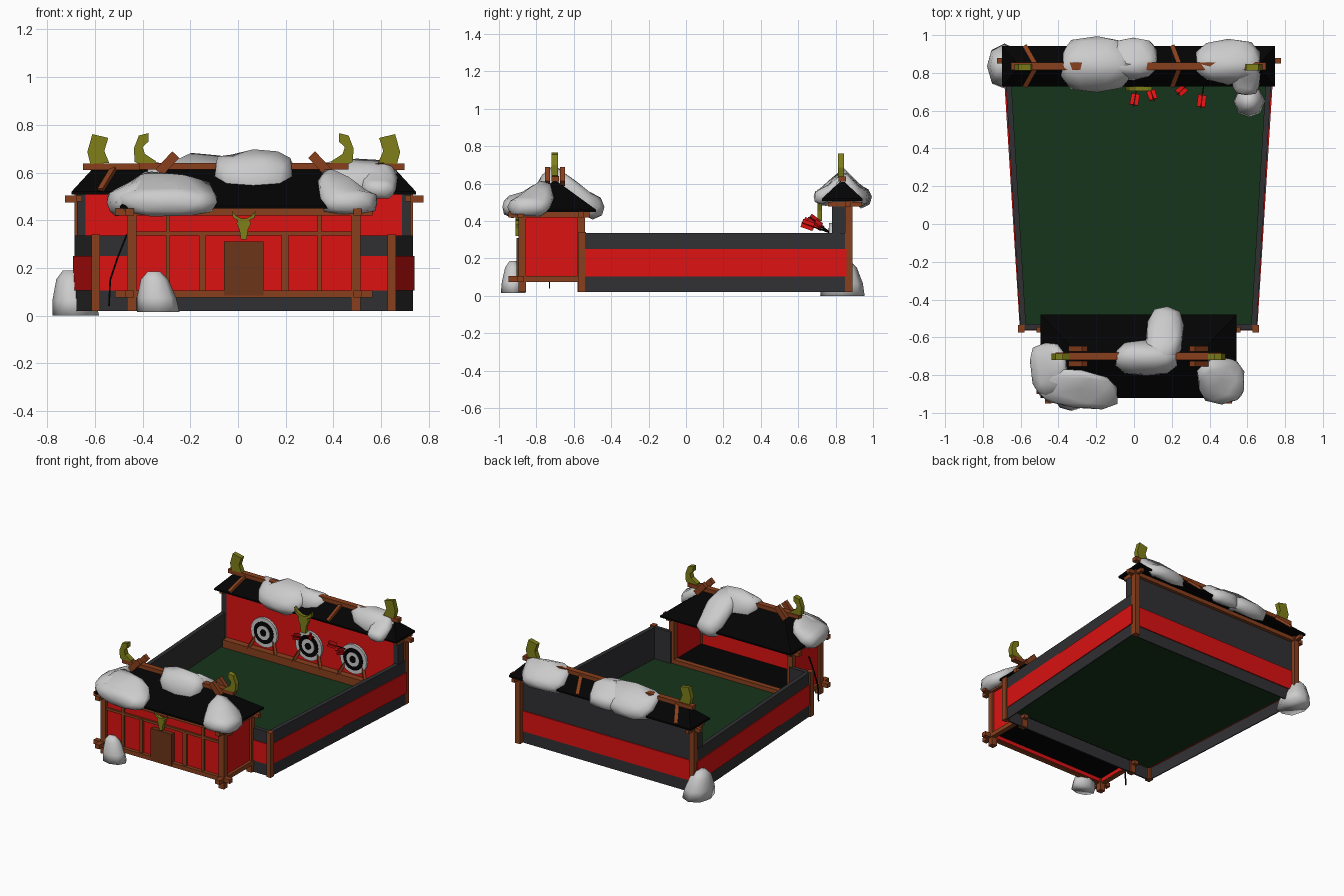
import bpy, bmesh, math, random
from mathutils import Vector

if "Cube" in bpy.data.objects:
    bpy.data.objects.remove(bpy.data.objects["Cube"])
random.seed(4)
CX = 0.024  # the building is mirrored about this x


def mat(name, r, g, b):
    m = bpy.data.materials.new(name)
    m.diffuse_color = (r, g, b, 1)
    m.use_nodes = True
    m.node_tree.nodes["Principled BSDF"].inputs["Base Color"].default_value = m.diffuse_color
    return m


WOOD, DOOR = mat("wood", .25, .05, .012), mat("door_wood", .15, .035, .01)
RED, DARK, BLACK = mat("red", .72, .006, .006), mat("dark", .03, .03, .033), mat("black", .001, .001, .001)
GREEN, HORN, SNOW = mat("green", .008, .036, .011), mat("olive", .21, .21, .01), mat("snow", .7, .7, .7)


def make(name, verts, faces, m):
    bm = bmesh.new()
    vs = [bm.verts.new((v[0] + CX, v[1], v[2])) for v in verts]
    for f in faces:
        bm.faces.new([vs[i] for i in f])
    bmesh.ops.recalc_face_normals(bm, faces=bm.faces)
    me = bpy.data.meshes.new(name)
    bm.to_mesh(me)
    bm.free()
    ob = bpy.data.objects.new(name, me)
    bpy.context.collection.objects.link(ob)
    me.materials.append(m)
    return ob


def loft(name, a, b, m):
    """Closed solid between two matching outlines."""
    n = len(a)
    faces = [list(range(n)), list(range(n, 2 * n))]
    faces += [(i, (i + 1) % n, n + (i + 1) % n, n + i) for i in range(n)]
    return make(name, list(a) + list(b), faces, m)


def slab(name, pts, z0, z1, m):
    return loft(name, [(x, y, z0) for x, y in pts], [(x, y, z1) for x, y in pts], m)


def plate(name, pts, y0, y1, m):
    return loft(name, [(x, y0, z) for x, z in pts], [(x, y1, z) for x, z in pts], m)


def box(name, x0, x1, y0, y1, z0, z1, m):
    return slab(name, [(x0, y0), (x1, y0), (x1, y1), (x0, y1)], z0, z1, m)


def beam(name, p, q, w, m, h=None):
    p, q = Vector(p), Vector(q)
    rot = (q - p).to_track_quat('Z', 'Y')
    h = h or w
    offs = [rot @ Vector((sx * w / 2, sy * h / 2, 0)) for sx, sy in ((-1, -1), (1, -1), (1, 1), (-1, 1))]
    return loft(name, [p + o for o in offs], [q + o for o in offs], m)


def hip_roof(name, ex, y0, y1, ze, rx, ry, zr):
    t = .012
    v = [(sx * ex, y, z) for z in (ze - t, ze) for sx, y in ((-1, y0), (1, y0), (1, y1), (-1, y1))]
    v += [(-rx, ry, zr), (rx, ry, zr)]
    f = [(0, 1, 2, 3), (4, 5, 9, 8), (5, 6, 9), (6, 7, 8, 9), (7, 4, 8)]
    f += [(i, (i + 1) % 4, 4 + (i + 1) % 4, 4 + i) for i in range(4)]
    return make(name, v, f, BLACK)


def snow(name, x, y, rx, ry, t, height, turn=0):
    """Boxy blob draped over a height function."""
    bm = bmesh.new()
    bmesh.ops.create_icosphere(bm, subdivisions=2, radius=1)
    for v in bm.verts:
        k = random.uniform(.94, 1.04)
        a, b, c = (math.copysign(abs(u) ** .75, u) for u in v.co)
        a, b = a * rx * k, b * ry * k
        px = x + a * math.cos(turn) - b * math.sin(turn)
        py = y + a * math.sin(turn) + b * math.cos(turn)
        v.co = (px + CX, py, height(px, py) + c * t * k)
    me = bpy.data.meshes.new(name)
    bm.to_mesh(me)
    bm.free()
    ob = bpy.data.objects.new(name, me)
    bpy.context.collection.objects.link(ob)
    me.materials.append(SNOW)
    for p in me.polygons:
        p.use_smooth = True


def skull(name, y, z, s):
    half = [(.012, -.06), (.018, -.02), (.03, .005), (.025, .02), (.045, .03), (.05, .06), (.035, .04), (.01, .027)]
    pts = half + [(-a, b) for a, b in reversed(half)]
    plate(name, [(a * s, z + b * s) for a, b in pts], y - .012, y + .012, HORN)


# arena floor and splayed walls, hollow below floor level
slab("arena_floor", [(-.605, -.54), (.605, -.54), (.69, .83), (-.69, .83)], .10, .11, GREEN)
for s in (-1, 1):
    slab("side_base", [(s * .618, -.555), (s * .625, -.555), (s * .71, .86), (s * .703, .86)], .02, .106, DARK)
    slab("side_wall", [(s * .595, -.555), (s * .625, -.555), (s * .71, .86), (s * .68, .86)], .106, .335, DARK)
    slab("side_red_band", [(s * .60, -.55), (s * .629, -.55), (s * .717, .858), (s * .685, .858)], .1045, .25, RED)
    box("front_wall", s * .47, s * .62, -.56, -.53, .106, .335, DARK)
    box("front_red_band", s * .47, s * .62, -.565, -.535, .1045, .25, RED)
    box("front_corner_post", s * .603, s * .638, -.575, -.535, .02, .34, WOOD)
    box("back_corner_post", s * .67, s * .71, .85, .89, .02, .52, WOOD)
    beam("back_side_beam", (s * .69, .76, .49), (s * .69, .94, .49), .025, WOOD)
box("front_wall_base", -.62, .62, -.56, -.55, .02, .106, DARK)

# tall back wall with its beams and roof
box("back_base", -.70, .70, .849, .857, .02, .106, DARK)
box("back_wall", -.70, .70, .785, .857, .106, .515, DARK)
box("back_red_band", -.70, .70, .83, .864, .1045, .25, RED)
box("back_red_panel", -.665, .665, .781, .79, .11, .515, RED)
for s in (-1, 1):
    box("back_wing", s * .663, s * .70, .78, .80, .11, .515, DARK)
box("back_ledge", -.66, .66, .735, .785, .11, .165, WOOD)
box("back_eave_beam", -.75, .755, .85, .88, .475, .503, WOOD)
hip_roof("back_roof", .722, .727, .943, .52, .63, .835, .62)
box("back_ridge_beam", -.675, .675, .815, .855, .61, .638, WOOD)
for x in (-.56, .20):
    for e in (.73, .94):
        d = -.05 if x < 0 else -.03
        beam("roof_batten", (x + .02, .835, .625), (x + d + .01, e, .525), .025, WOOD, .02)

# archery targets with stands and arrows
for i, x in enumerate((-.355, 0, .355)):
    for j, (r, m) in enumerate(((.105, SNOW), (.078, BLACK), (.05, SNOW), (.024, BLACK))):
        ring = [(x + r * math.cos(a * math.tau / 20), .285 + r * math.sin(a * math.tau / 20)) for a in range(20)]
        plate("target_ring", ring, .765 - j * .003, .781, m)
    for s in (-1, 1):
        beam("target_leg", (x + s * .11, .745, .15), (x + s * .07, .775, .24), .018, WOOD)
for x, tx, ty, tz in ((0, -.025, .63, .40), (.04, .08, .66, .42), (.3, .21, .69, .39), (.35, .33, .62, .39)):
    tip, tail = Vector((x, .775, .335)), Vector((tx, ty, tz))
    beam("arrow_shaft", tip, tail, .006, BLACK)
    d = (tip - tail) * .4
    beam("arrow_feather", tail, tail + d, .045, RED, .005)
    beam("arrow_feather", tail, tail + d, .005, RED, .045)
skull("back_skull", .715, .485, 1.4)

# gatehouse shell
box("gate_front_wall", -.47, .47, -.875, -.86, .08, .45, RED)
box("gate_floor", -.47, .47, -.87, -.55, .107, .13, BLACK)
box("gate_back_rail", -.47, .47, -.575, -.54, .108, .14, WOOD)
for s in (-1, 1):
    box("gate_side_wall", s * .458, s * .475, -.87, -.56, .08, .45, RED)
    for y in (-.875, -.56):
        box("gate_post", s * .449, s * .49, y - .02, y + .02, .02, .45, WOOD)
    for z in (.075, .42):
        box("gate_side_beam", s * .46, s * .495, -.95, -.515, z, z + .03, WOOD)
    for x, w, top in ((.318, .018, .425), (.173, .028, .345)):
        box("gate_stud", s * x - w / 2, s * x + w / 2, -.888, -.87, .10, top, WOOD)
for z in (.075, .42):
    box("gate_front_beam", -.54, .54, -.90, -.865, z, z + .03, WOOD)
box("gate_back_beam", -.54, .54, -.575, -.545, .42, .45, WOOD)
box("gate_mid_rail", -.45, .45, -.887, -.87, .335, .353, WOOD)
box("gate_door", -.083, .083, -.905, -.87, .085, .31, DOOR)
skull("gate_skull", -.90, .38, 1)

# gatehouse roof, ridge and crossed planks
hip_roof("gate_roof", .518, -.922, -.48, .46, .31, -.70, .62)
box("gate_ridge_beam", -.44, .44, -.72, -.68, .612, .64, WOOD)
for s in (-1, 1):
    for y in (-.74, -.66):
        beam("ridge_plank", (s * .355, y, .60), (s * .285, y, .675), .028, WOOD, .04)

# horns on both ridges
gate_horn = [(.399, .765), (.44, .755), (.461, .70), (.457, .644), (.42, .628), (.369, .628), (.369, .648),
             (.415, .678), (.424, .707), (.399, .73)]
back_horn = [(.635, .761), (.656, .686), (.643, .636), (.564, .64), (.585, .69), (.568, .745)]
for s in (-1, 1):
    plate("gate_horn", [(s * x, z) for x, z in gate_horn], -.72, -.685, HORN)
    plate("back_horn", [(s * x, z) for x, z in back_horn], .812, .846, HORN)

# bow leaning on the gatehouse side
bow = [(-.565, -.73, .04), (-.56, -.73, .15), (-.53, -.73, .24), (-.49, -.73, .34)]
for p, q in zip(bow, bow[1:]):
    beam("bow", p, q, .007, BLACK)


# snow on the roofs and ground
def gate_z(x, y):
    return max(.62 - .73 * max(abs(y + .7), abs(x) - .31, 0), .475)


def back_z(x, y):
    return max(.62 - .95 * max(abs(y - .835), abs(x) - .63, 0), .53)


snow("gate_snow_left", -.475, -.77, .10, .15, .065, gate_z, .15)
snow("gate_snow_left_front", -.32, -.875, .22, .105, .065, gate_z, -.15)
snow("gate_snow_right", .44, -.83, .13, .125, .06, gate_z)
snow("gate_snow_ridge", .04, -.71, .165, .095, .085, gate_z)
snow("gate_snow_ridge_back", .135, -.59, .10, .155, .08, gate_z, -.12)
snow("back_snow_left", -.22, .845, .20, .15, .07, back_z)
snow("back_snow_middle", -.03, .875, .135, .115, .06, back_z)
snow("back_snow_right", .475, .86, .18, .12, .06, back_z)
snow("back_snow_eave", .57, .76, .075, .08, .045, back_z)


def pile(x, y, rx, ry, z0, h, lean):
    n = 8
    a = [(x + rx * random.uniform(.92, 1.05) * math.cos(i * math.tau / n),
          y + ry * random.uniform(.92, 1.05) * math.sin(i * math.tau / n), z0) for i in range(n)]
    rings = [[(x + (p[0] - x) * k + lean * f, y + (p[1] - y) * k, z0 + h * f) for p in a]
             for k, f in ((1, 0), (.92, .35), (.65, .8), (.3, 1))]
    faces = [list(range(n)), list(range(3 * n, 4 * n))]
    faces += [(r * n + i, r * n + (i + 1) % n, r * n + n + (i + 1) % n, r * n + n + i)
              for r in range(3) for i in range(n)]
    for p in make("snow_pile", sum(rings, []), faces, SNOW).data.polygons:
        p.use_smooth = True


pile(-.71, .835, .10, .125, 0, .19, -.02)
pile(-.355, -.925, .09, .065, .015, .17, -.02)
pile(.585, .65, .08, .085, .11, .14, 0)
